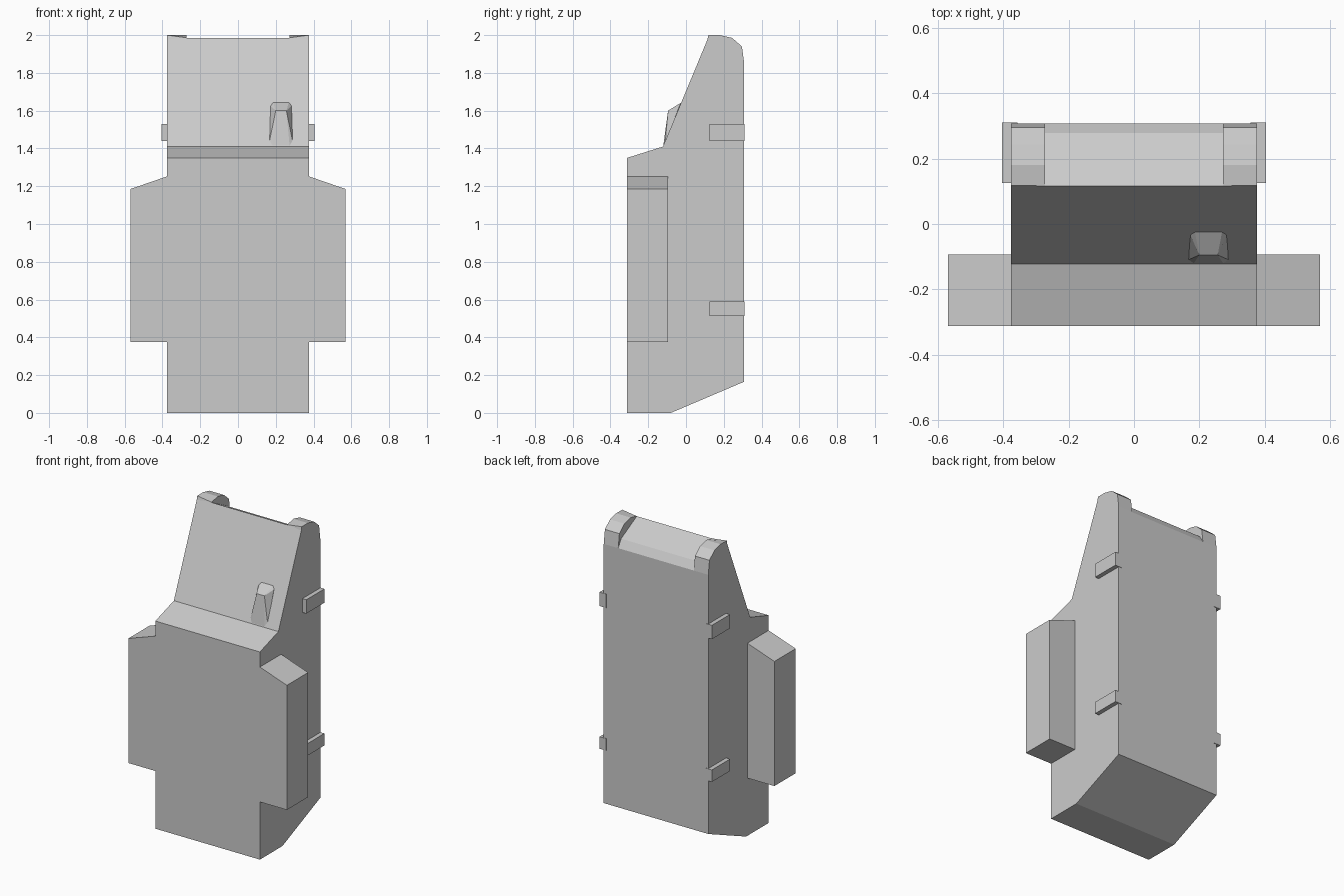
import bpy, bmesh
from mathutils import Vector

if "Cube" in bpy.data.objects:
    bpy.data.objects.remove(bpy.data.objects["Cube"])


def make_object(name, bm):
    bmesh.ops.recalc_face_normals(bm, faces=bm.faces)
    mesh = bpy.data.meshes.new(name)
    bm.to_mesh(mesh)
    bm.free()
    obj = bpy.data.objects.new(name, mesh)
    bpy.context.collection.objects.link(obj)
    return obj


def prism(name, profile, a, b, axis):
    """Extrude a profile: (y, z) pairs along x, or (x, z) pairs along y."""
    def point(p, t):
        return (t, p[0], p[1]) if axis == 'X' else (p[0], t, p[1])
    bm = bmesh.new()
    face = bm.faces.new([bm.verts.new(point(p, a)) for p in profile])
    new = bmesh.ops.extrude_face_region(bm, geom=[face])['geom']
    verts = [v for v in new if isinstance(v, bmesh.types.BMVert)]
    bmesh.ops.translate(bm, verts=verts, vec=Vector(point((0, 0), b - a)))
    return make_object(name, bm)


def mirror_x(obj):
    mod = obj.modifiers.new("mirror", 'MIRROR')
    mod.use_axis = (True, False, False)
    mod.use_clip = False
    mod.use_mirror_merge = False


W = 0.376

# Main housing with sloped upper front and chamfered bottom back
prism("housing", [(-0.312, 0), (-0.08, 0), (0.308, 0.165), (0.308, 1.85),
                  (0.278, 1.90), (0.117, 1.985), (-0.122, 1.41),
                  (-0.312, 1.35)], -W, W, 'X')

# Rounded humps on the top corners, dipping at the inner front
hump = prism("top_hump", [(0.308, 1.85), (0.296, 1.94), (0.244, 1.985),
                          (0.18, 2.0), (0.118, 2.0), (0.113, 1.975),
                          (0.2, 1.85)], 0.272, W, 'X')
for v in hump.data.vertices:
    if v.co.x < 0.3 and v.co.y < 0.15 and v.co.z > 1.99:
        v.co.z = 1.986
mirror_x(hump)

# Side wings with sloping tops
wing = prism("side_wing", [(W - 0.01, 0.375), (0.57, 0.375), (0.57, 1.185),
                           (W, 1.252), (W - 0.01, 1.252)],
             -0.312, -0.094, 'Y')
mirror_x(wing)

# Small clips at the rear edges
for label, low, high in (("lower", 0.512, 0.59), ("upper", 1.44, 1.53)):
    clip = prism(label + "_clip", [(W - 0.02, low), (0.404, low),
                                   (0.404, high), (W - 0.02, high)],
                 0.125, 0.311, 'Y')
    mirror_x(clip)

# Faceted peg standing on the sloped front
bm = bmesh.new()
cx = 0.228
half = [(0.055, -0.035, 1.625), (0.042, -0.022, 1.645), (0.028, -0.095, 1.60),
        (0.063, -0.11, 1.43), (0.045, -0.12, 1.415), (0.05, -0.06, 1.45)]
for dx, y, z in half:
    for s in (-1, 1):
        bm.verts.new((cx + s * dx, y, z))
bmesh.ops.convex_hull(bm, input=bm.verts)
make_object("front_peg", bm)
